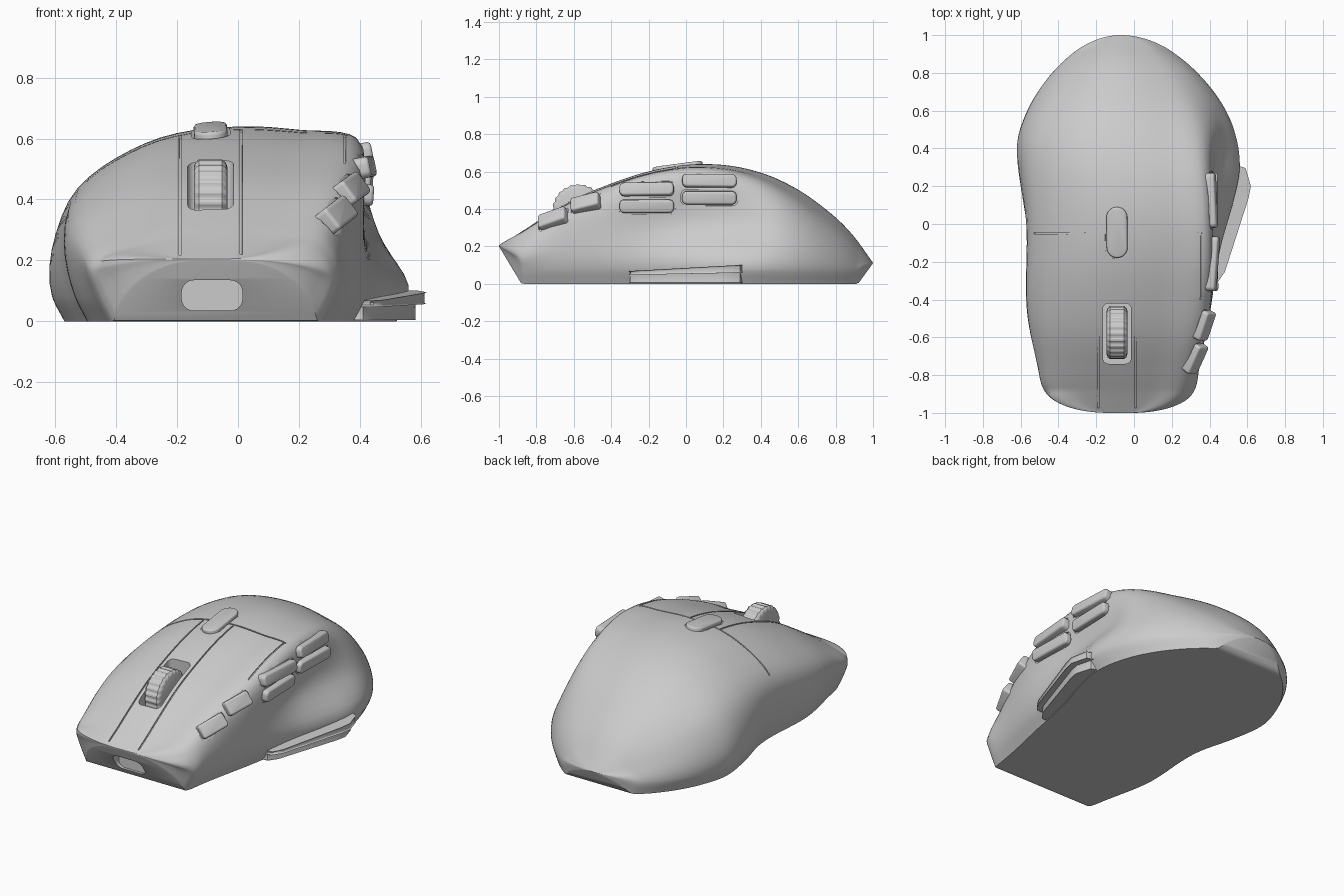
import bpy, bmesh, math
from mathutils import Vector, Matrix
from mathutils.bvhtree import BVHTree

if "Cube" in bpy.data.objects:
    bpy.data.objects.remove(bpy.data.objects["Cube"])

grey = bpy.data.materials.new("light_grey_plastic")
grey.use_nodes = True
grey.diffuse_color = (0.6, 0.6, 0.6, 1)
grey.node_tree.nodes["Principled BSDF"].inputs["Base Color"].default_value = grey.diffuse_color


def make(name, bm, angle=35):
    """Turn a bmesh into a smooth-shaded object."""
    bmesh.ops.recalc_face_normals(bm, faces=bm.faces)
    mesh = bpy.data.meshes.new(name)
    bm.to_mesh(mesh)
    bm.free()
    ob = bpy.data.objects.new(name, mesh)
    bpy.context.collection.objects.link(ob)
    mesh.materials.append(grey)
    smooth(ob, angle)
    return ob


def smooth(ob, angle=35):
    bpy.ops.object.select_all(action='DESELECT')
    ob.select_set(True)
    bpy.context.view_layer.objects.active = ob
    bpy.ops.object.shade_smooth_by_angle(angle=math.radians(angle))


def spline(keys, t):
    """Smooth interpolation through (position, value) keys."""
    t = min(max(t, keys[0][0]), keys[-1][0])
    i = 0
    while i < len(keys) - 2 and t > keys[i + 1][0]:
        i += 1

    def secant(j):
        return (keys[j + 1][1] - keys[j][1]) / (keys[j + 1][0] - keys[j][0])

    def slope(j):
        if j == 0 or j == len(keys) - 1:
            return secant(min(j, len(keys) - 2))
        a, b = keys[j][0] - keys[j - 1][0], keys[j + 1][0] - keys[j][0]
        return (secant(j - 1) * b + secant(j) * a) / (a + b)

    h = keys[i + 1][0] - keys[i][0]
    s = (t - keys[i][0]) / h
    p, q = keys[i][1], keys[i + 1][1]
    return (p + (q - p) * s * s * (3 - 2 * s)
            + h * s * (1 - s) * (slope(i) * (1 - s) - slope(i + 1) * s))


# Body rails along y
TOP = [(-1, .205), (-.9, .265), (-.8, .33), (-.6, .45), (-.4, .535), (-.2, .6),
       (.1, .64), (.3, .62), (.5, .555), (.7, .435), (.9, .25), (1, .112)]
LEFT_BASE = [(-1, -.44), (-.8, -.47), (-.5, -.53), (0, -.53), (.2, -.58), (.4, -.61), (.6, -.59), (1, -.52)]
LEFT_SHOULDER = [(-1, -.47), (-.8, -.5), (-.5, -.55), (0, -.55), (.4, -.555), (1, -.42)]
CROWN = [(-1, -.08), (-.4, -.04), (.1, .02), (.5, -.03), (1, -.07)]
RIGHT_SHOULDER = [(-1, .26), (-.8, .29), (-.6, .34), (-.4, .375), (.1, .385), (.3, .37), (.5, .35), (1, .32)]
RIGHT_HEIGHT = [(-1, .92), (.1, .94), (.3, .92), (.5, .87), (.8, .75), (1, .7)]
RIGHT_WAIST = [(-1, .32), (-.8, .34), (-.4, .41), (0, .41), (.3, .44), (.5, .47), (1, .4)]
RIGHT_BASE = [(-1, .3), (-.8, .32), (-.4, .4), (-.1, .46), (.1, .52), (.3, .56), (.5, .535), (1, .43)]


def section(y):
    """Control points of the body outline at depth y."""
    if y > .4:
        f = max(.04, math.sqrt(max(0, 1 - ((y - .4) / .6) ** 2)))
    elif y < -.8:
        f = .15 + .85 * math.sqrt(max(0, 1 - ((-y - .8) / .2) ** 3))
    else:
        f = 1
    low = max(0, (-y - .88) / .6, (y - .92) * 1.37)
    top = spline(TOP, y)
    h = top - low
    wide = low + min(.08, .4 * h)
    x = lambda rail: -.07 + (spline(rail, y) + .07) * f
    lb, ls, c = x(LEFT_BASE), x(LEFT_SHOULDER), x(CROWN)
    rs, rw, rb = x(RIGHT_SHOULDER), x(RIGHT_WAIST), x(RIGHT_BASE)
    zl, zr = low + .62 * h, low + spline(RIGHT_HEIGHT, y) * h
    return [(lb + .04 * f, low), (lb, wide), (ls, zl),
            (ls + (c - ls) * .43, zl + (top - zl) * .77), (c, top),
            ((c + rs) / 2, top - (top - zr) * .3), (rs, zr),
            (rw, low + .5 * h), (rb, wide), (rb - .04 * f, low)]


def ring(y, steps=6):
    pts = section(y)
    dist = [0]
    for a, b in zip(pts, pts[1:]):
        dist.append(dist[-1] + math.dist(a, b))
    out = []
    for i in range(len(pts) - 1):
        for k in range(steps + (i == len(pts) - 2)):
            t = dist[i] + (dist[i + 1] - dist[i]) * k / steps
            x, z = (spline([(d, p[n]) for d, p in zip(dist, pts)], t) for n in (0, 1))
            out.append(Vector((x, y, max(z, 0))))
    return out


def loft(bm, rings):
    rows = [[bm.verts.new(p) for p in r] for r in rings]
    n = len(rows[0])
    for a, b in zip(rows, rows[1:]):
        for i in range(n):
            bm.faces.new((a[i], a[(i + 1) % n], b[(i + 1) % n], b[i]))
    bm.faces.new(rows[0])
    bm.faces.new(rows[-1][::-1])


bm = bmesh.new()
N = 96
loft(bm, [ring(math.sin(math.pi * (i / N - .5))) for i in range(N + 1)])
bmesh.ops.recalc_face_normals(bm, faces=bm.faces)
surface = BVHTree.FromBMesh(bm)
body = make("body", bm)
cutters = []


def hit(aim, direction):
    d = Vector(direction).normalized()
    point, normal, _, _ = surface.ray_cast(Vector(aim) - d * 3, d)
    return point, normal


def slab(name, matrix, size, radius, edge, low):
    """Rounded slab from depth low up to size z in its own frame."""
    bm = bmesh.new()
    bmesh.ops.create_cube(bm, size=1)
    w, l, h = size
    for v in bm.verts:
        v.co = Vector((v.co.x * w, v.co.y * l, h if v.co.z > 0 else low))
    sides = [e for e in bm.edges if abs(e.verts[0].co.z - e.verts[1].co.z) > 1e-4]
    bmesh.ops.bevel(bm, geom=sides, offset=radius, segments=6, profile=.5, affect='EDGES')
    if edge:
        rim = [e for e in bm.edges if all(v.co.z > h - 1e-4 for v in e.verts)]
        bmesh.ops.bevel(bm, geom=rim, offset=edge, segments=3, profile=.5, affect='EDGES')
    bm.transform(matrix)
    return make(name, bm)


def pad(name, aim, direction, size, radius, edge=.012):
    """Button lying on the surface inside a shallow pocket."""
    point, n = hit(aim, direction)
    t = (Vector((0, 1, 0)) - n * n.y).normalized()
    m = Matrix((t.cross(n), t, n)).transposed().to_4x4()
    m.translation = point
    slab(name, m, size, radius, edge, -.03)
    w, l, h = size
    cutters.append(slab(name + "_pocket", m, (w + .016, l + .016, .08), radius + .006, 0, -.008))


# Thumb buttons, two rows of two
for label, lift in (("upper", .09), ("lower", 0)):
    pad("front_thumb_button_" + label, (.4, -.21, .415 + lift), (-1, 0, 0), (.07, .29, .026), .025)
    pad("back_thumb_button_" + label, (.4, .125, .46 + lift), (-1, 0, 0), (.07, .29, .026), .025)

# Finger buttons on the front edge
pad("front_finger_button", (.315, -.71, .34), (-1, 0, -.8), (.085, .165, .03), .015)
pad("back_finger_button", (.345, -.535, .41), (-1, 0, -.8), (.085, .16, .03), .015)

# Mode button on top
pad("mode_button", (-.09, -.045, .6), (0, 0, -1), (.11, .27, .014), .054, .01)

# Wheel slot and front port
cutters.append(slab("wheel_slot", Matrix.Translation((-.09, -.58, 0)), (.15, .32, .8), .03, 0, .2))
port = Matrix.Translation((-.085, -.885, .085)) @ Matrix.Rotation(math.pi / 2, 4, 'X')
cutters.append(slab("port_cutter", port, (.2, .1, .2), .04, 0, 0))


def seam(name, points):
    """Narrow groove following the surface."""
    hits = [hit((x, y, 0), (0, 0, -1)) for x, y in points]
    rings = []
    for i, (p, n) in enumerate(hits):
        along = hits[min(i + 1, len(hits) - 1)][0] - hits[max(i - 1, 0)][0]
        s = along.cross(n).normalized() * .004
        u = n * .007
        rings.append([p - s - u, p + s - u, p + s + u, p - s + u])
    bm = bmesh.new()
    loft(bm, rings)
    cutters.append(make(name, bm))


def steps(a, b, n=28):
    return [a + (b - a) * i / n for i in range(n + 1)]


seam("cross_seam", [(x, -.05) for x in steps(-.53, .36)])
for label, x in (("left", .01), ("right", -.19)):
    seam(label + "_strip_seam", [(x, y) for y in steps(-.975, -.06)])
seam("edge_seam", [(.35, y) for y in steps(-.4, -.06)])

# Carve the body and bake the result
for c in cutters:
    mod = body.modifiers.new(c.name, 'BOOLEAN')
    mod.operation, mod.solver, mod.object = 'DIFFERENCE', 'EXACT', c
    c.hide_render = True
deps = bpy.context.evaluated_depsgraph_get()
carved = bpy.data.meshes.new_from_object(body.evaluated_get(deps))
body.modifiers.clear()
body.data = carved
smooth(body)
for c in cutters:
    bpy.data.objects.remove(c)

# Ribbed scroll wheel
bm = bmesh.new()
teeth = 96
rows = []
for x, r in ((-.055, .115), (-.05, .13), (-.038, .14), (.038, .14), (.05, .13), (.055, .115)):
    rows.append([])
    for i in range(teeth):
        a = math.tau * i / teeth
        rr = r - (.005 if i % 4 > 1 and r > .12 else 0)
        rows[-1].append(Vector((x - .09, -.575 + rr * math.cos(a), .392 + rr * math.sin(a))))
loft(bm, rows)
make("scroll_wheel", bm, 30)


# Thumb rest: tilted lip over a slimmer foot
def rest(name, inset, low, high, bevel):
    bm = bmesh.new()
    outline = [(.36, -.3), (.44, -.3), (.475, -.25), (.6, .14), (.612, .2), (.585, .29), (.5, .32), (.36, .32)]
    rings = [[Vector((x - inset, y, f(y))) for x, y in outline] for f in (low, high)]
    loft(bm, rings)
    bm.normal_update()
    rim = [e for e in bm.edges if abs(e.verts[0].co.z - e.verts[1].co.z) < .03]
    bmesh.ops.bevel(bm, geom=rim, offset=bevel, segments=3, profile=.5, affect='EDGES')
    make(name, bm, 40)


rest("thumb_rest_lip", 0, lambda y: .047 + .02 * (y + .3), lambda y: .068 + .055 * (y + .3), .007)
rest("thumb_rest_foot", .03, lambda y: .004, lambda y: .052 + .02 * (y + .3), .004)
